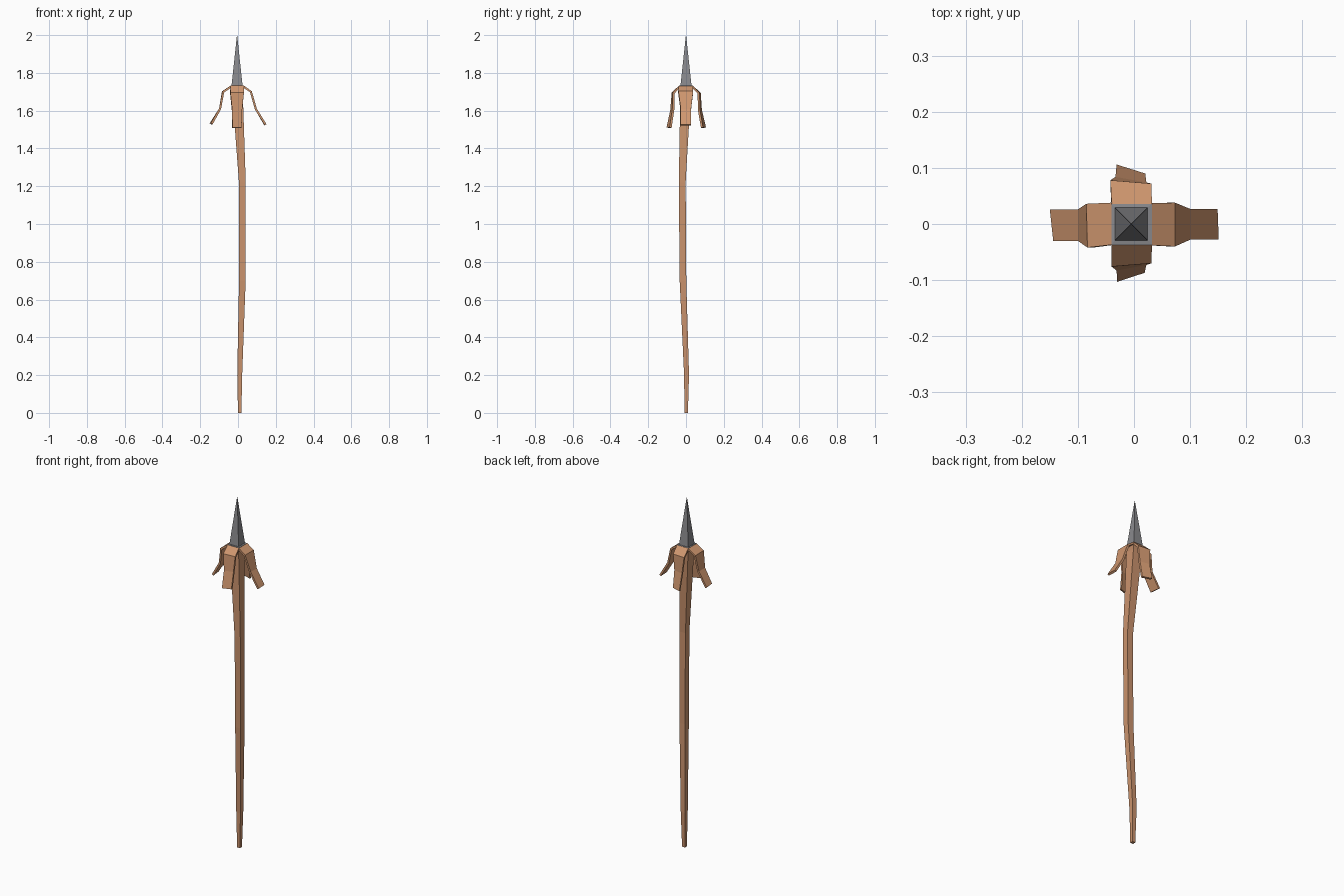
import bpy, bmesh
from mathutils import Vector

if "Cube" in bpy.data.objects:
    bpy.data.objects.remove(bpy.data.objects["Cube"])


def material(name, rgb):
    m = bpy.data.materials.new(name)
    m.diffuse_color = (*rgb, 1)
    m.use_nodes = True
    m.node_tree.nodes["Principled BSDF"].inputs["Base Color"].default_value = m.diffuse_color
    return m


wood = material("warm brown wood", (0.60, 0.295, 0.155))
leather = material("tan leather", (0.63, 0.31, 0.16))
stone = material("grey stone", (0.25, 0.25, 0.265))


def loft(name, rings, mat):
    """Skin a list of four-point rings and close both ends."""
    bm = bmesh.new()
    loops = [[bm.verts.new(p) for p in ring] for ring in rings]
    for a, b in zip(loops, loops[1:]):
        for i in range(4):
            j = (i + 1) % 4
            bm.faces.new((a[i], a[j], b[j], b[i]))
    bm.faces.new(loops[0])
    bm.faces.new(loops[-1])
    bmesh.ops.remove_doubles(bm, verts=bm.verts[:], dist=0.00001)
    bmesh.ops.recalc_face_normals(bm, faces=bm.faces[:])
    mesh = bpy.data.meshes.new(name)
    bm.to_mesh(mesh)
    bm.free()
    mesh.materials.append(mat)
    obj = bpy.data.objects.new(name, mesh)
    bpy.context.collection.objects.link(obj)
    return obj


def square(x, y, z, r):
    return [(x + sx * r, y + sy * r, z)
            for sx, sy in ((-1, -1), (1, -1), (1, 1), (-1, 1))]


# Crooked square shaft: centre x, centre y, height, half width
shaft = [(0.009, 0.001, 0, 0.009), (0.009, 0.003, 0.2, 0.013),
         (0.023, -0.016, 0.7, 0.0175), (0.023, -0.02, 1.22, 0.018),
         (-0.003, -0.002, 1.70, 0.028), (-0.004, -0.001, 1.728, 0.036)]
loft("shaft", [square(*s) for s in shaft], wood)

# Spear head: a thin base plate that carries a tall pyramid
head = [(-0.004, -0.001, 1.727, 0.0365), (-0.004, -0.001, 1.733, 0.0365),
        (-0.005, 0, 1.734, 0.029), (-0.005, 0, 2.0, 0.0006)]
loft("spear_head", [square(*s) for s in head], stone)


def strap(name, out, side, stations):
    """Bent strip; each station is distance, height, low edge, high edge, skew."""
    out, side, up = Vector(out), Vector(side), Vector((0, 0, 1))
    rings = []
    for i, (d, z, lo, hi, skew) in enumerate(stations):
        a, b = stations[max(i - 1, 0)], stations[min(i + 1, len(stations) - 1)]
        run = Vector((b[0] - a[0], b[1] - a[1])).normalized()
        inner = (out * run.y - up * run.x) * 0.011
        p = out * (d + skew) + side * lo + up * z
        q = out * (d - skew) + side * hi + up * z
        rings.append([p, q, q + inner, p + inner])
    loft(name, rings, leather)


# Four hanging leather straps around the collar
strap("right_strap", (1, 0, 0), (0, 1, 0), [
    (0.032, 1.732, -0.038, 0.037, 0), (0.073, 1.703, -0.040, 0.038, 0),
    (0.100, 1.610, -0.028, 0.027, 0), (0.150, 1.528, -0.028, 0.027, 0.001)])
strap("left_strap", (-1, 0, 0), (0, 1, 0), [
    (0.040, 1.732, -0.037, 0.038, 0), (0.084, 1.702, -0.042, 0.036, -0.001),
    (0.100, 1.612, -0.030, 0.026, 0), (0.147, 1.533, -0.030, 0.026, -0.003)])
strap("front_strap", (0, -1, 0), (1, 0, 0), [
    (0.038, 1.732, -0.040, 0.032, 0), (0.073, 1.695, -0.040, 0.031, 0.003),
    (0.078, 1.605, -0.031, 0.022, 0.005), (0.095, 1.511, -0.030, 0.019, 0.008)])
strap("back_strap", (0, 1, 0), (1, 0, 0), [
    (0.036, 1.732, -0.040, 0.032, 0), (0.075, 1.695, -0.042, 0.031, 0.003),
    (0.079, 1.605, -0.033, 0.022, 0.005), (0.098, 1.511, -0.031, 0.020, 0.008)])
